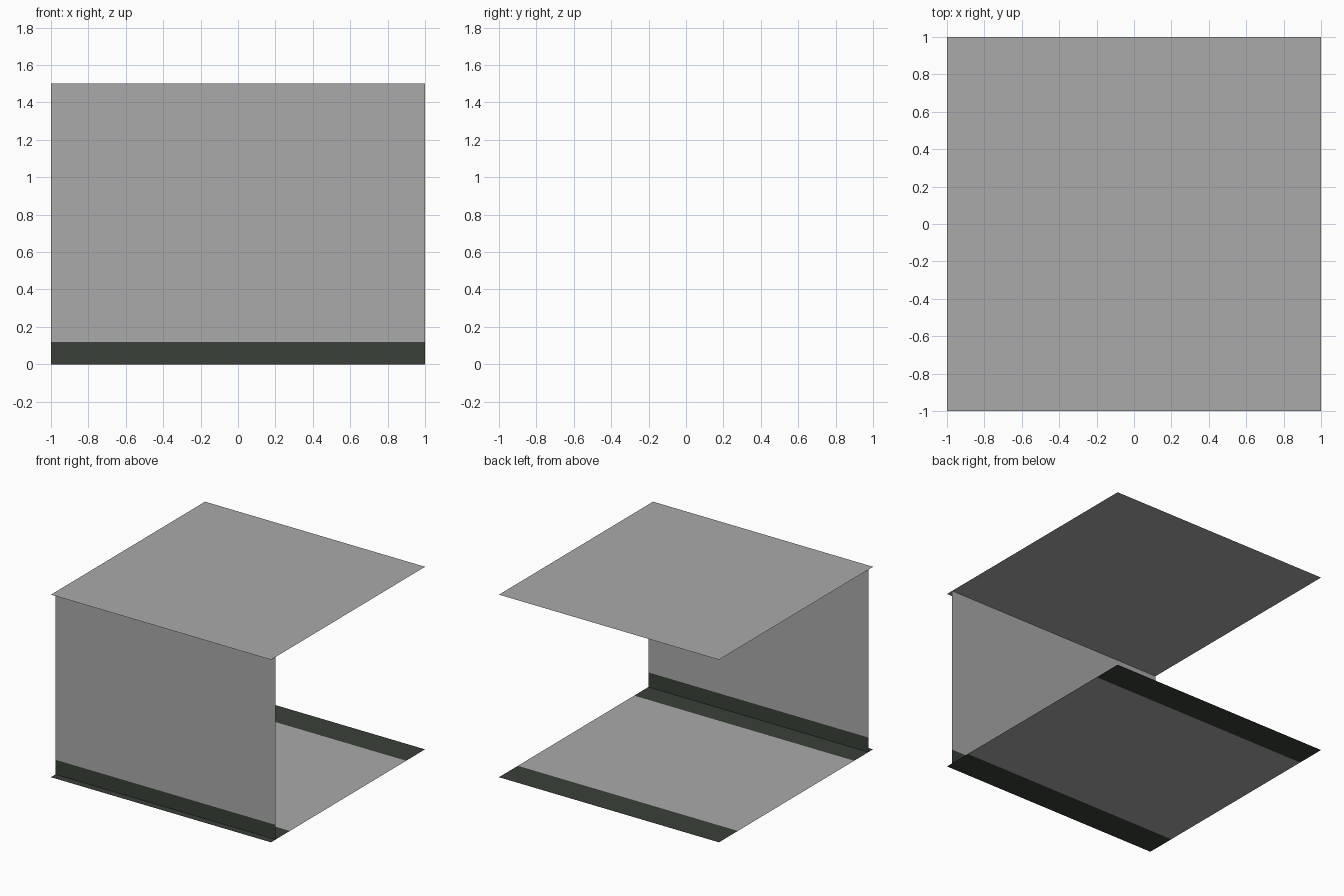
import bpy
from mathutils import Vector

if "Cube" in bpy.data.objects:
    bpy.data.objects.remove(bpy.data.objects["Cube"])


def material(name, rgb):
    m = bpy.data.materials.new(name)
    m.diffuse_color = (*rgb, 1.0)
    m.use_nodes = True
    m.node_tree.nodes["Principled BSDF"].inputs["Base Color"].default_value = m.diffuse_color
    return m


GREY = material("concrete grey", (0.40, 0.40, 0.40))
DARK = material("dark green grey", (0.041, 0.051, 0.041))


def banded_sheet(name, origin, across, direction, stops, dark_bands=()):
    """Flat sheet cut into bands at the given stops along a direction."""
    origin, across, direction = Vector(origin), Vector(across), Vector(direction)
    verts, faces = [], []
    for s in stops:
        p = origin + direction * s
        verts += [p - across, p + across]
    for i in range(len(stops) - 1):
        a = 2 * i
        faces.append((a, a + 1, a + 3, a + 2))
    mesh = bpy.data.meshes.new(name)
    mesh.from_pydata(verts, [], faces)
    mesh.materials.append(GREY)
    if dark_bands:
        mesh.materials.append(DARK)
    for i in dark_bands:
        mesh.polygons[i].material_index = 1
    obj = bpy.data.objects.new(name, mesh)
    bpy.context.collection.objects.link(obj)
    return obj


X, Y, Z = (1, 0, 0), (0, 1, 0), (0, 0, 1)

# Floor with a dark border along the front and back edges
banded_sheet("floor", (0, 0, 0), X, Y, (-1, -0.755, 0.755, 1), (0, 2))
# Ceiling
banded_sheet("ceiling", (0, 0, 1.5), X, Y, (-1, 1))
# Wall, set slightly behind the front edge, with a dark skirting band
banded_sheet("wall", (0, -0.94, 0), X, Z, (0, 0.12, 1.5), (0,))
